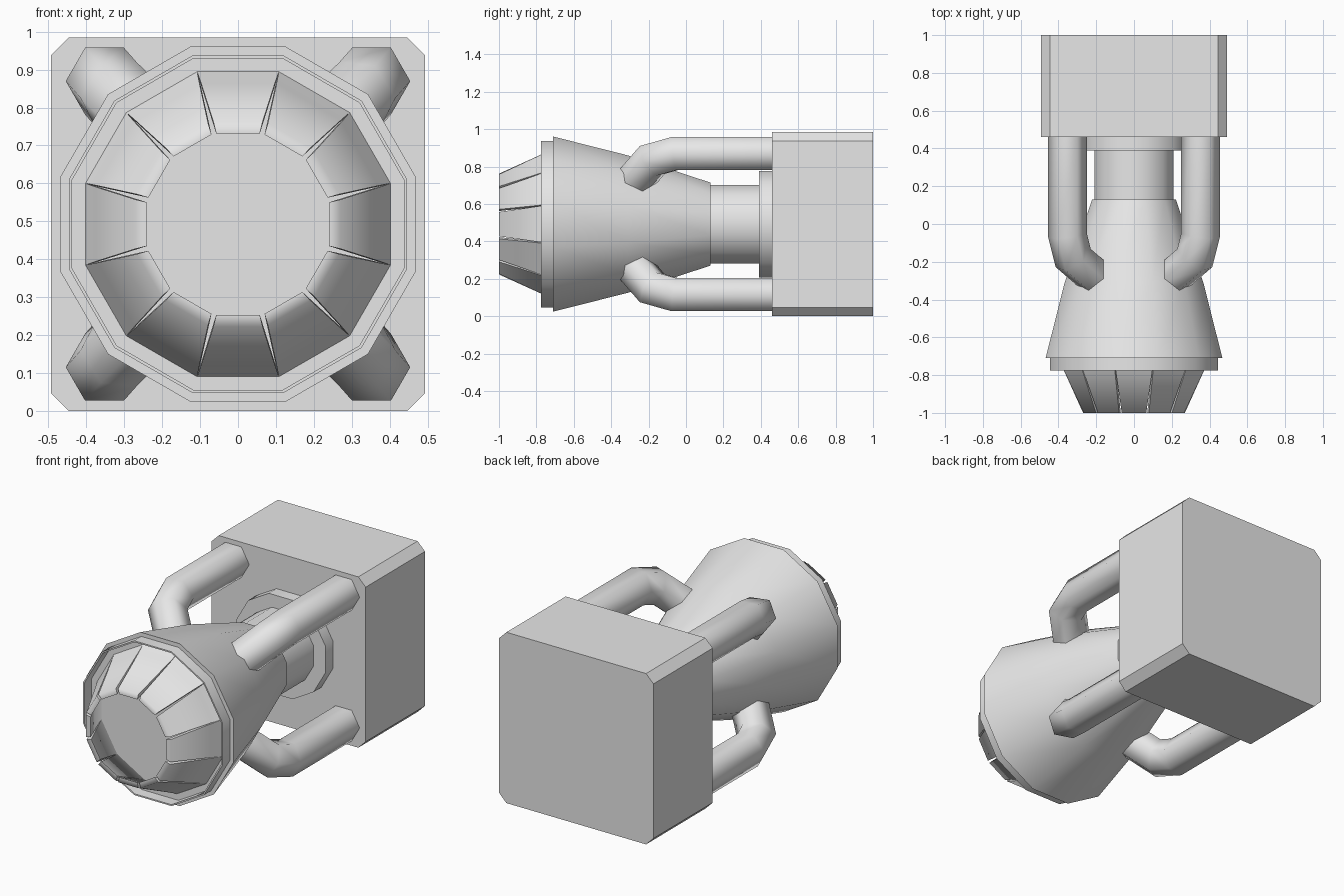
import bpy, bmesh, math
from mathutils import Vector

if "Cube" in bpy.data.objects:
    bpy.data.objects.remove(bpy.data.objects["Cube"], do_unlink=True)

AXIS_Z = 0.4925
SIDES = 12
HALF = math.pi / SIDES

metal = bpy.data.materials.new("light_grey")
metal.use_nodes = True
metal.diffuse_color = (0.8, 0.8, 0.8, 1)
metal.node_tree.nodes["Principled BSDF"].inputs["Base Color"].default_value = (0.8, 0.8, 0.8, 1)


def finish(name, bm, smooth_angle=None):
    bmesh.ops.recalc_face_normals(bm, faces=bm.faces)
    mesh = bpy.data.meshes.new(name)
    bm.to_mesh(mesh)
    bm.free()
    obj = bpy.data.objects.new(name, mesh)
    bpy.context.collection.objects.link(obj)
    mesh.materials.append(metal)
    obj.location.z = AXIS_Z
    if smooth_angle:
        bpy.ops.object.select_all(action='DESELECT')
        obj.select_set(True)
        bpy.context.view_layer.objects.active = obj
        bpy.ops.object.shade_smooth_by_angle(angle=math.radians(smooth_angle))
    return obj


def bridge(bm, rings, loop=False):
    """Join rings of vertices; cap both ends unless they form a loop."""
    pairs = list(zip(rings, rings[1:]))
    if loop:
        pairs.append((rings[-1], rings[0]))
    else:
        bm.faces.new(rings[0])
        bm.faces.new(rings[-1])
    n = len(rings[0])
    for a, b in pairs:
        for i in range(n):
            j = (i + 1) % n
            bm.faces.new((a[i], a[j], b[j], b[i]))


def at(y, apothem, angle):
    r = apothem / math.cos(HALF)
    return (r * math.sin(angle), y, r * math.cos(angle))


def lathe(name, profile, loop=False):
    """Twelve-sided turned part along y; profile holds (y, flat radius)."""
    bm = bmesh.new()
    rings = [[bm.verts.new(at(y, r, HALF * (2 * k + 1))) for k in range(SIDES)]
             for y, r in profile]
    bridge(bm, rings, loop)
    return finish(name, bm, 35)


# Housing block with four chamfered long edges
w, c = 0.4925, 0.047
outline = []
for sx, sz in ((1, 1), (1, -1), (-1, -1), (-1, 1)):
    corner = [(sx * (w - c), sz * w), (sx * w, sz * (w - c))]
    outline += corner if sx * sz > 0 else corner[::-1]
bm = bmesh.new()
bridge(bm, [[bm.verts.new((x, y, z)) for x, z in outline] for y in (0.46, 1.0)])
finish("housing_block", bm)

# Turned parts along the centre line
lathe("rear_collar", [(0.39, 0.285), (0.46, 0.285)])
lathe("neck", [(0.13, 0.21), (0.39, 0.21)])
lathe("nozzle_bell", [(-0.71, 0.468), (-0.31, 0.367), (0.13, 0.222)])
lathe("nozzle_lip", [(-0.71, 0.445), (-0.775, 0.445), (-0.775, 0.437), (-0.71, 0.437)], loop=True)

# Ring of converging petals, slightly parted at their tips
petal_profile = [(-0.71, 0.402), (-0.775, 0.371), (-1.0, 0.268), (-1.0, 0.238), (-0.71, 0.375)]
bm = bmesh.new()
for k in range(SIDES):
    rings = []
    for side in (-1, 1):
        ring = []
        for y, r in petal_profile:
            spread = HALF * (1 - 0.1 * (-0.71 - y) / 0.29)
            ring.append(bm.verts.new(at(y, r, 2 * HALF * k + side * spread)))
        rings.append(ring)
    bridge(bm, rings)
finish("nozzle_petals", bm, 70)


# Hexagonal pipes from the block into the bell, mitred at each bend
def pipe(name, sx, sz):
    path = [Vector((sx * x, y, sz * z)) for x, y, z in
            ((0.352, 0.46, 0.377), (0.352, -0.06, 0.377),
             (0.322, -0.18, 0.343), (0.2, -0.285, 0.222))]
    dirs = [(b - a).normalized() for a, b in zip(path, path[1:])]
    points = [path[0] + Vector((0.102 * math.cos(i * math.pi / 3), 0,
                                0.102 * math.sin(i * math.pi / 3))) for i in range(6)]
    bm = bmesh.new()
    rings = [[bm.verts.new(p) for p in points]]
    for i, d in enumerate(dirs):
        normal = d + dirs[i + 1] if i + 1 < len(dirs) else d
        points = [p + d * ((path[i + 1] - p).dot(normal) / d.dot(normal)) for p in points]
        rings.append([bm.verts.new(p) for p in points])
    bridge(bm, rings)
    finish(name, bm, 65)


for sx, side in ((1, "left"), (-1, "right")):
    for sz, level in ((1, "upper"), (-1, "lower")):
        pipe(f"{level}_{side}_pipe", sx, sz)
